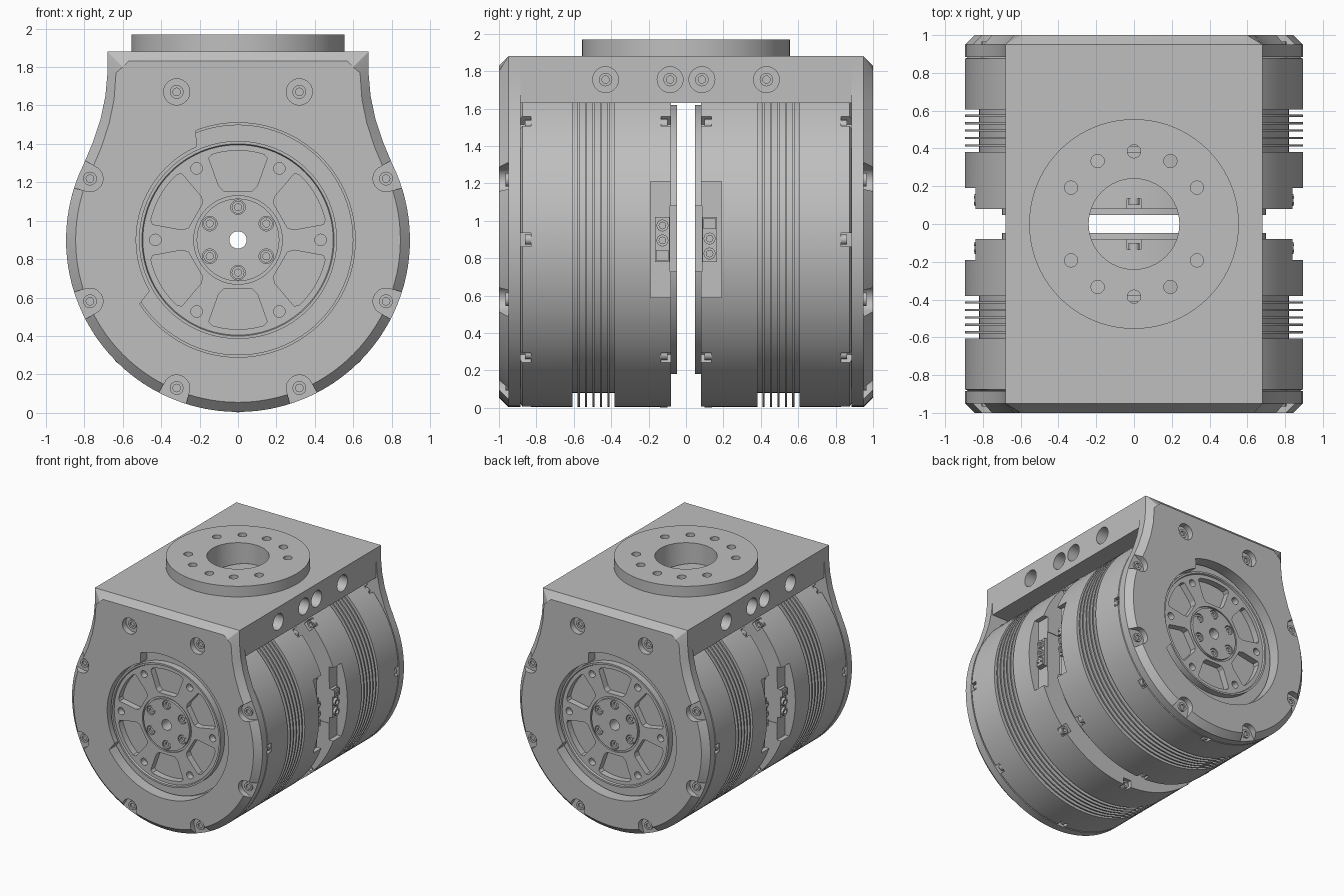
import bpy, bmesh, math
from mathutils import Vector

if "Cube" in bpy.data.objects:
    bpy.data.objects.remove(bpy.data.objects["Cube"])

grey = bpy.data.materials.new("machined grey")
grey.use_nodes = True
grey.diffuse_color = (0.52, 0.52, 0.52, 1)
grey.node_tree.nodes["Principled BSDF"].inputs["Base Color"].default_value = grey.diffuse_color

AXIS_Z = 0.9          # height of the drum axis
DRUM_R = 0.895
X, Y, Z = Vector((1, 0, 0)), Vector((0, 1, 0)), Vector((0, 0, 1))
CENTRE = Vector((0, 0, AXIS_Z))
parts = []


def loft(bm, rings):
    """Skin equal-length point rings and cap both ends."""
    rows = [[bm.verts.new(p) for p in ring] for ring in rings]
    n = len(rows[0])
    for a, b in zip(rows, rows[1:]):
        for i in range(n):
            j = (i + 1) % n
            bm.faces.new((a[i], a[j], b[j], b[i]))
    bm.faces.new(rows[0][::-1])
    bm.faces.new(rows[-1])


def tube(bm, base, axis, profile, n=32):
    """Turned part: profile is (radius, height) along the axis."""
    q = axis.to_track_quat('Z', 'Y')
    turn = [2 * math.pi * i / n for i in range(n)]
    loft(bm, [[Vector(base) + q @ Vector((r * math.cos(t), r * math.sin(t), h)) for t in turn]
              for r, h in profile])


def box(bm, x, y, z):
    loft(bm, [[(a, b, h) for a, b in ((x[0], y[0]), (x[1], y[0]), (x[1], y[1]), (x[0], y[1]))]
              for h in z])


def polar(r, deg, y=0):
    t = math.radians(deg)
    return Vector((r * math.cos(t), y, AXIS_Z + r * math.sin(t)))


def prism(bm, pts, deg, y0, y1):
    """Extrude (tangent, radial) points along y, turned to an angle about the drum axis."""
    rad = polar(1, deg) - CENTRE
    tan = Vector((rad.z, 0, -rad.x))
    loft(bm, [[CENTRE + tan * u + rad * v + Y * y for u, v in pts] for y in (y0, y1)])


def screw(bm, pos, axis, r=0.035, h=0.03):
    tube(bm, pos, axis, [(r, 0), (r, h), (r * 0.55, h), (r * 0.55, h * 0.3)], 16)


def finish(bm, name):
    bmesh.ops.recalc_face_normals(bm, faces=bm.faces)
    mesh = bpy.data.meshes.new(name)
    bm.to_mesh(mesh)
    bm.free()
    mesh.materials.append(grey)
    ob = bpy.data.objects.new(name, mesh)
    bpy.context.collection.objects.link(ob)
    parts.append(ob)
    return ob


def cut(ob, bm):
    tool = finish(bm, "cutter")
    parts.remove(tool)
    mod = ob.modifiers.new("cut", 'BOOLEAN')
    mod.operation, mod.solver, mod.object = 'DIFFERENCE', 'EXACT', tool
    bpy.context.view_layer.objects.active = ob
    bpy.ops.object.modifier_apply(modifier=mod.name)
    bpy.data.objects.remove(tool)


# --- End plate: chamfered shield outline, lofted from back to front
half_out = [(0.60, 1.88), (0.68, 1.88), (0.68, 1.76), (0.69, 1.65), (0.715, 1.53), (0.755, 1.41)]
half_in = [(0.57, 1.83), (0.60, 1.80), (0.635, 1.77), (0.645, 1.63), (0.67, 1.51), (0.71, 1.385)]


def outline(half, r, y):
    arc = [polar(r, 26.5 - 116.5 * i / 36) for i in range(37)]
    right = [Vector((x, 0, z)) for x, z in half] + arc
    left = [Vector((-p.x, 0, p.z)) for p in reversed(right[:-1])]
    return [p + Y * y for p in right + left]


bm = bmesh.new()
loft(bm, [outline(half_out, DRUM_R, -0.885), outline(half_out, DRUM_R, -0.95),
          outline(half_in, 0.845, -1.0)])
plate = finish(bm, "end_plate")

# Window in the plate, narrower on one sector, and bolt pockets open to the rim
bm = bmesh.new()
ring = [(0.53 if 113 < a < 213 else 0.61, a) for a in range(0, 360, 3)]
loft(bm, [[polar(r, a, y) for r, a in ring] for y in (-1.1, -0.8)])
bolts = [22.5 + 45 * k for k in range(8)]
for a in bolts:
    if abs(a - 90) < 30:
        tube(bm, polar(0.834, a, -1.1), Y, [(0.068, 0), (0.068, 0.15)])
    else:
        arc = [math.pi * i / 12 for i in range(13)]
        pts = [(-0.068 * math.cos(t), 0.834 - 0.068 * math.sin(t)) for t in arc]
        prism(bm, pts + [(0.095, 1), (-0.095, 1)], a, -1.1, -0.95)
cut(plate, bm)
bm = bmesh.new()
for a in bolts:
    screw(bm, polar(0.834, a, -0.945), -Y, 0.036, 0.02)
finish(bm, "plate_bolts")

# --- Motor drum with cooling fins and a stepped rear flange
profile = [(0.875, -0.887), (DRUM_R, -0.875)]
for k in range(6):
    y = -0.607 + 0.0395 * k
    profile += [(DRUM_R, y), (0.82, y), (0.82, y + 0.028), (DRUM_R, y + 0.028)]
profile += [(DRUM_R, -0.08), (0.72, -0.08), (0.72, -0.048)]
bm = bmesh.new()
tube(bm, CENTRE, Y, profile, 96)
drum = finish(bm, "motor_drum")

bm = bmesh.new()
tube(bm, CENTRE, Y, [(0.045, -1.2), (0.045, 0.2)])
pocket = [(-0.036, 0.835), (0.036, 0.835), (0.036, 1), (-0.036, 1)]
for a in range(0, 360, 45):
    prism(bm, pocket, a, -0.95, -0.83)
    if a % 180:
        prism(bm, pocket, a, -0.135, 0)
for s in (-1, 1):
    box(bm, sorted((s * 0.80, s * 1.1)), (-0.19, 0), (0.59, 1.21))
cut(drum, bm)
bm = bmesh.new()
for s in (-1, 1):
    box(bm, sorted((s * 0.68, s * 1.1)), (-0.085, 0.01), (0.73, 1.08))
cut(drum, bm)

bm = bmesh.new()
for a in range(0, 360, 45):
    screw(bm, polar(0.865, a, -0.825), -Y, 0.027, 0.035)
    if a % 180:
        screw(bm, polar(0.868, a, -0.14), Y, 0.03, 0.04)
finish(bm, "drum_screws")

# --- Cable sockets in the side notches
bm = bmesh.new()
for s in (-1, 1):
    box(bm, sorted((s * 0.79, s * 0.825)), (-0.165, -0.088), (0.78, 1.02))
    for dz in (0.075, -0.005):
        screw(bm, (s * 0.82, -0.126, AXIS_Z + s * dz), X * s, 0.032, 0.025)
    z = AXIS_Z - s * 0.085
    box(bm, sorted((s * 0.82, s * 0.84)), (-0.16, -0.093), (z - 0.028, z + 0.028))
    for y in (-0.142, -0.11):
        tube(bm, (s * 0.835, y, z), X * s, [(0.007, 0), (0.007, 0.012)], 8)
finish(bm, "cable_sockets")

# --- Rotor face: rim, six windows, hub and screws
bm = bmesh.new()
tube(bm, CENTRE, -Y, [(0.60, 0.87), (0.60, 0.915), (0.515, 0.915), (0.515, 0.97), (0.50, 0.97),
                      (0.495, 0.955), (0.23, 0.955), (0.23, 0.94), (0.215, 0.94), (0.215, 0.96)], 96)
rotor = finish(bm, "rotor_face")
bm = bmesh.new()
arc = [math.radians(-17 + 34 * i / 10) for i in range(11)]
window = [(0.465 * math.sin(t), 0.465 * math.cos(t)) for t in arc]
side = [(0.152, 0.425), (0.10, 0.28), (0.075, 0.255)]
window += side + [(-u, v) for u, v in reversed(side)]
for k in range(6):
    prism(bm, window, 30 + 60 * k, -1.1, -0.90)
    tube(bm, polar(0.43, 60 * k, -1.1), Y, [(0.03, 0), (0.03, 0.2)], 20)
    tube(bm, polar(0.17, 30 + 60 * k, -1.1), Y, [(0.038, 0), (0.038, 0.165)], 20)
tube(bm, CENTRE, Y, [(0.045, -1.2), (0.045, -0.5)])
cut(rotor, bm)
bm = bmesh.new()
for k in range(6):
    screw(bm, polar(0.17, 30 + 60 * k, -0.93), -Y, 0.033, 0.025)
finish(bm, "hub_screws")

# --- Second motor and plate: the same parts turned half a turn
for ob in list(parts):
    twin = bpy.data.objects.new("rear_" + ob.name, ob.data)
    twin.rotation_euler.z = math.pi
    bpy.context.collection.objects.link(twin)
    ob.name = "front_" + ob.name

# --- Bridge block over both drums, with bores in its sides
bm = bmesh.new()
box(bm, (-0.68, 0.68), (-0.886, 0.886), (1.63, 1.88))
bridge = finish(bm, "bridge_block")
bm = bmesh.new()
tube(bm, CENTRE, Y, [(0.90, -1.2), (0.90, 1.2)], 96)
cut(bridge, bm)

holes = [a for a in range(0, 360, 30) if a % 180]


def mount_holes():
    bm = bmesh.new()
    tube(bm, (0, 0, 1.4), Z, [(0.24, 0), (0.24, 0.8)], 64)
    for a in holes:
        t = math.radians(a)
        tube(bm, (0.385 * math.cos(t), 0.385 * math.sin(t), 1.77), Z, [(0.035, 0), (0.035, 0.4)], 20)
    return bm


cut(bridge, mount_holes())
side_bores = (-0.43, -0.085, 0.085, 0.43)
bm = bmesh.new()
for s in (-1, 1):
    for y in side_bores:
        tube(bm, (s * 0.58, y, 1.755), X * s, [(0.069, 0), (0.069, 0.3)])
cut(bridge, bm)
bm = bmesh.new()
for s in (-1, 1):
    for y in side_bores:
        screw(bm, (s * 0.575, y, 1.755), X * s, 0.036, 0.03)
finish(bm, "bridge_screws")

# --- Round mounting flange on top
bm = bmesh.new()
tube(bm, (0, 0, 1.88), Z, [(0.555, 0), (0.555, 0.09)], 96)
cut(finish(bm, "mounting_flange"), mount_holes())

bpy.ops.object.select_all(action='DESELECT')
for ob in parts:
    ob.select_set(True)
bpy.context.view_layer.objects.active = parts[0]
bpy.ops.object.shade_smooth_by_angle(angle=math.radians(25))
